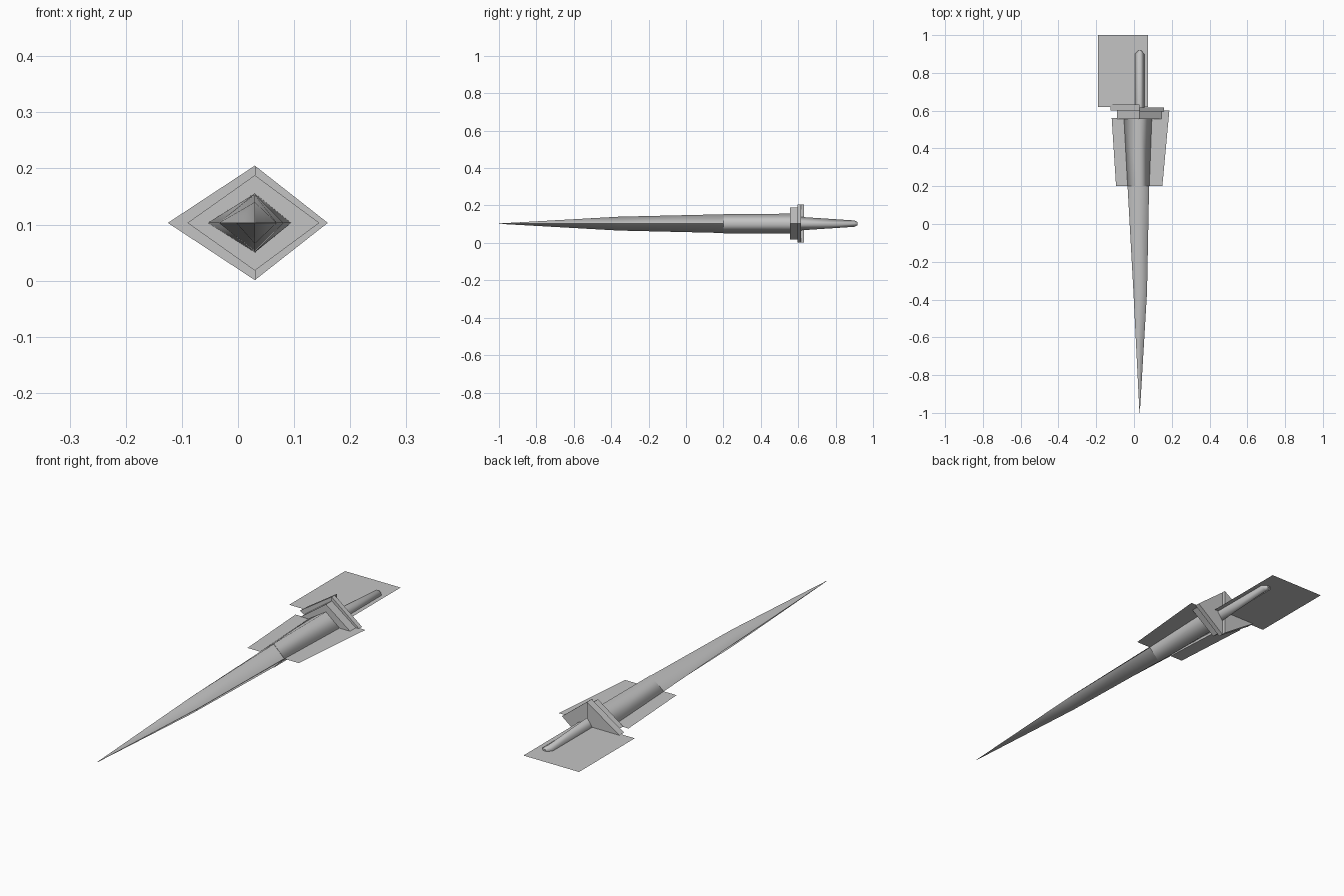
import bpy
import bmesh

if "Cube" in bpy.data.objects:
    bpy.data.objects.remove(bpy.data.objects["Cube"], do_unlink=True)

MID_X, MID_Z = 0.03, 0.103

steel = bpy.data.materials.new("grey_steel")
steel.use_nodes = True
steel.diffuse_color = (0.55, 0.55, 0.55, 1)
steel.node_tree.nodes["Principled BSDF"].inputs["Base Color"].default_value = (0.55, 0.55, 0.55, 1)


def finish(name, bm):
    mesh = bpy.data.meshes.new(name)
    bm.to_mesh(mesh)
    bm.free()
    mesh.materials.append(steel)
    obj = bpy.data.objects.new(name, mesh)
    bpy.context.collection.objects.link(obj)
    return obj


def diamond_loft(name, sections, smooth=True, sharp_sides=False):
    """Diamond sections (y, left x, right x, half height) joined along y."""
    bm = bmesh.new()
    rings = []
    for y, x0, x1, h in sections:
        corners = [(x1, MID_Z), (MID_X, MID_Z + h), (x0, MID_Z), (MID_X, MID_Z - h)]
        rings.append([bm.verts.new((x, y, z)) for x, z in corners])
    for a, b in zip(rings, rings[1:]):
        for i in range(4):
            j = (i + 1) % 4
            face = bm.faces.new((a[i], a[j], b[j], b[i]))
            face.smooth = smooth
            if sharp_sides and i % 2 == 0:
                bm.edges.get((a[i], b[i])).smooth = False
    bm.faces.new(rings[0])
    bm.faces.new(rings[-1])
    bmesh.ops.recalc_face_normals(bm, faces=bm.faces)
    return finish(name, bm)


def sheet(name, corners):
    """Flat horizontal sheet at mid height."""
    bm = bmesh.new()
    bm.faces.new([bm.verts.new((x, y, MID_Z)) for x, y in corners])
    return finish(name, bm)


def half_plate(name, x, y0, y1, h):
    """One triangular half of the diamond guard."""
    bm = bmesh.new()
    outline = [(MID_X, MID_Z - h), (x, MID_Z), (MID_X, MID_Z + h)]
    face = bm.faces.new([bm.verts.new((px, y0, pz)) for px, pz in outline])
    ext = bmesh.ops.extrude_face_region(bm, geom=[face])
    new = [v for v in ext["geom"] if isinstance(v, bmesh.types.BMVert)]
    bmesh.ops.translate(bm, verts=new, vec=(0, y1 - y0, 0))
    bmesh.ops.recalc_face_normals(bm, faces=bm.faces)
    return finish(name, bm)


# Tapered blade and its thicker smooth base
diamond_loft("blade", [
    (-1.0, 0.029, 0.031, 0.001),
    (-0.36, -0.003, 0.069, 0.037),
    (0.2, -0.034, 0.08, 0.05),
], sharp_sides=True)
diamond_loft("blade_base", [
    (0.2, -0.034, 0.081, 0.052),
    (0.57, -0.054, 0.095, 0.053),
])

# Guard: a collar with two offset half plates behind it
diamond_loft("guard_collar", [
    (0.556, -0.09, 0.145, 0.085),
    (0.6, -0.09, 0.145, 0.085),
], smooth=False)
half_plate("guard_half_right", -0.125, 0.6, 0.632, 0.102)
half_plate("guard_half_left", 0.16, 0.595, 0.616, 0.102)

# Grip with a blunt end
diamond_loft("grip", [
    (0.61, 0.004, 0.056, 0.036),
    (0.9, 0.005, 0.055, 0.017),
    (0.918, 0.022, 0.038, 0.008),
])

# Thin sheets beside the blade base and the grip
sheet("side_sheet_right", [(-0.095, 0.2), (MID_X, 0.2), (MID_X, 0.56), (-0.118, 0.56)])
sheet("side_sheet_left", [(MID_X, 0.2), (0.15, 0.2), (0.187, 0.6), (MID_X, 0.6)])
sheet("grip_sheet", [(-0.19, 0.62), (0.075, 0.62), (0.075, 1.0), (-0.19, 1.0)])
